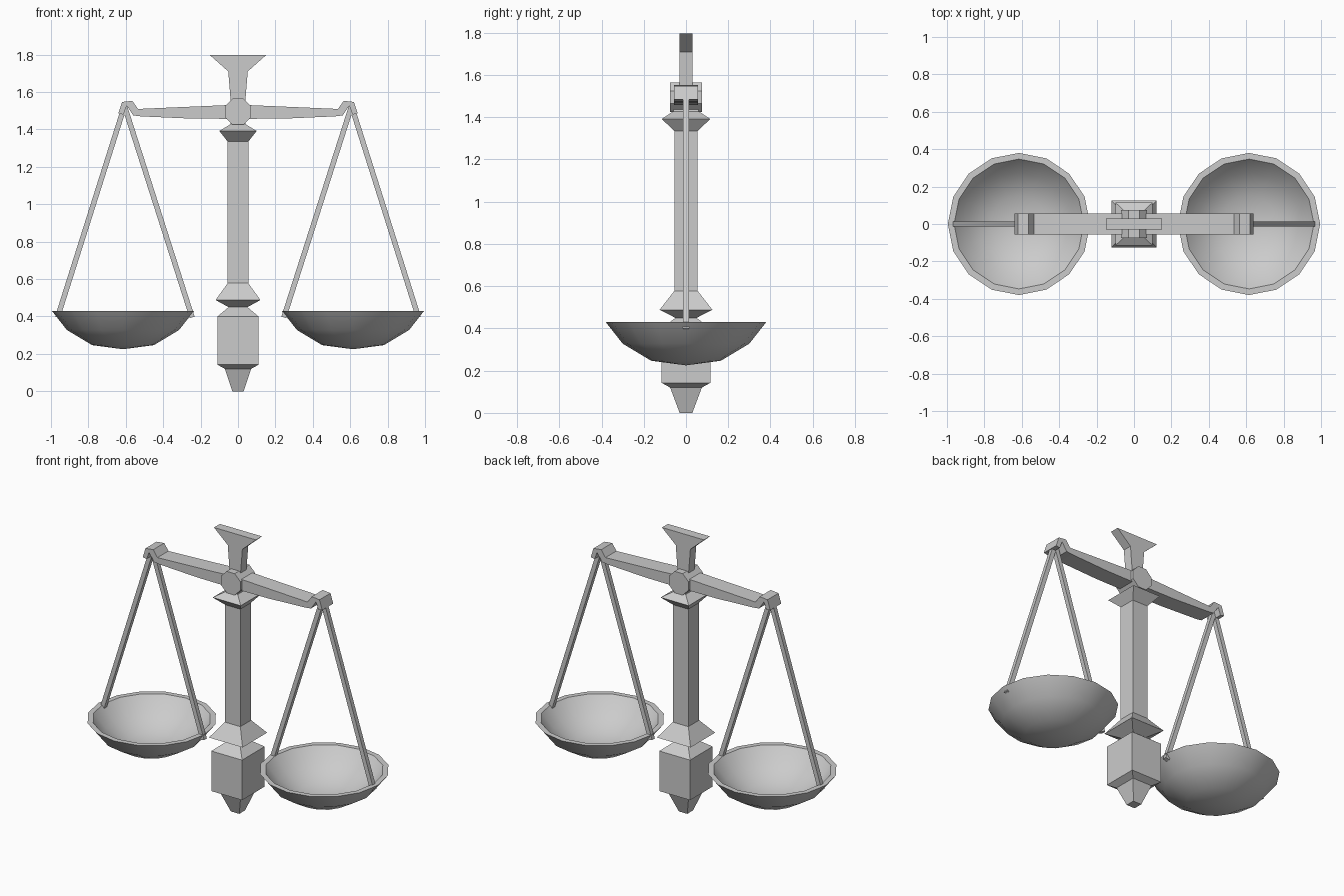
import bpy, bmesh, math
from mathutils import Vector

if "Cube" in bpy.data.objects:
    bpy.data.objects.remove(bpy.data.objects["Cube"])


def make_object(name, bm):
    bmesh.ops.recalc_face_normals(bm, faces=bm.faces)
    mesh = bpy.data.meshes.new(name)
    bm.to_mesh(mesh)
    bm.free()
    obj = bpy.data.objects.new(name, mesh)
    bpy.context.collection.objects.link(obj)
    return obj


def extrude_profile(name, pts, half_depth):
    """Extrude an (x, z) outline along y."""
    bm = bmesh.new()
    front, back = ([bm.verts.new((x, y, z)) for x, z in pts]
                   for y in (-half_depth, half_depth))
    bm.faces.new(front)
    bm.faces.new(back[::-1])
    for i in range(len(pts)):
        j = (i + 1) % len(pts)
        bm.faces.new((front[i], front[j], back[j], back[i]))
    return make_object(name, bm)


def stack(name, rows):
    """Rectangular column from rows of (half x, half y, z)."""
    bm = bmesh.new()
    rings = [[bm.verts.new((sx * a, sy * b, z))
              for sx, sy in ((-1, -1), (1, -1), (1, 1), (-1, 1))] for a, b, z in rows]
    bm.faces.new(rings[0])
    bm.faces.new(rings[-1])
    for lo, hi in zip(rings, rings[1:]):
        for i in range(4):
            j = (i + 1) % 4
            bm.faces.new((lo[i], lo[j], hi[j], hi[i]))
    return make_object(name, bm)


def pan(name, cx):
    """Sixteen-sided bowl lathed from outer bottom over the rim to inner bottom."""
    prof = [(0, .225), (.165, .247), (.30, .328), (.38, .43),
            (.347, .43), (.275, .342), (.15, .272), (0, .252)]
    bm = bmesh.new()
    vs = [bm.verts.new((r, 0, z)) for r, z in prof]
    edges = [bm.edges.new(p) for p in zip(vs, vs[1:])]
    bmesh.ops.spin(bm, geom=vs + edges, cent=(0, 0, 0), axis=(0, 0, 1),
                   angle=math.tau, steps=16)
    bmesh.ops.remove_doubles(bm, verts=bm.verts, dist=1e-4)
    bmesh.ops.translate(bm, verts=bm.verts, vec=(cx, 0, 0))
    obj = make_object(name, bm)
    bpy.ops.object.select_all(action='DESELECT')
    obj.select_set(True)
    bpy.context.view_layer.objects.active = obj
    bpy.ops.object.shade_smooth_by_angle(angle=math.radians(40))


def bar(name, a, b, w, d):
    """Thin square bar between two points in the xz plane."""
    a, b = Vector(a), Vector(b)
    n = Vector((-(b - a).y, (b - a).x)).normalized() * w
    extrude_profile(name, [a - n, a + n, b + n, b - n], d)


# Handle, shaft and collars
stack("column", [(.03, .03, 0), (.07, .075, .12), (.11, .115, .142),
                 (.11, .115, .40), (.05, .05, .45), (.12, .125, .488),
                 (.055, .055, .578), (.055, .055, 1.335), (.10, .115, 1.392),
                 (.04, .06, 1.428), (.035, .06, 1.46)])

# Beam with hooked ends
half = [(.06, 1.53), (.525, 1.51), (.535, 1.51), (.565, 1.553), (.62, 1.547),
        (.64, 1.485), (.612, 1.48), (.595, 1.527), (.56, 1.475),
        (.52, 1.47), (.25, 1.458), (.06, 1.457)]
extrude_profile("beam", half + [(-x, z) for x, z in reversed(half)], .056)

# Octagonal pivot
extrude_profile("pivot", [(.075 * math.cos(a), 1.495 + .075 * math.sin(a))
                          for a in (math.tau * (i + .5) / 8 for i in range(8))], .075)

# Flared pointer on top
extrude_profile("pointer", [(-.035, 1.5), (.035, 1.5), (.052, 1.71), (.15, 1.797),
                            (-.15, 1.797), (-.052, 1.71)], .03)

# Hanging pans and their bars
for side, s in (("left", -1), ("right", 1)):
    pan(side + "_pan", s * .615)
    for part, x in (("inner", .245), ("outer", .965)):
        bar(f"{side}_{part}_hanger", (s * .607, 1.525), (s * x, .395), .014, .014)
